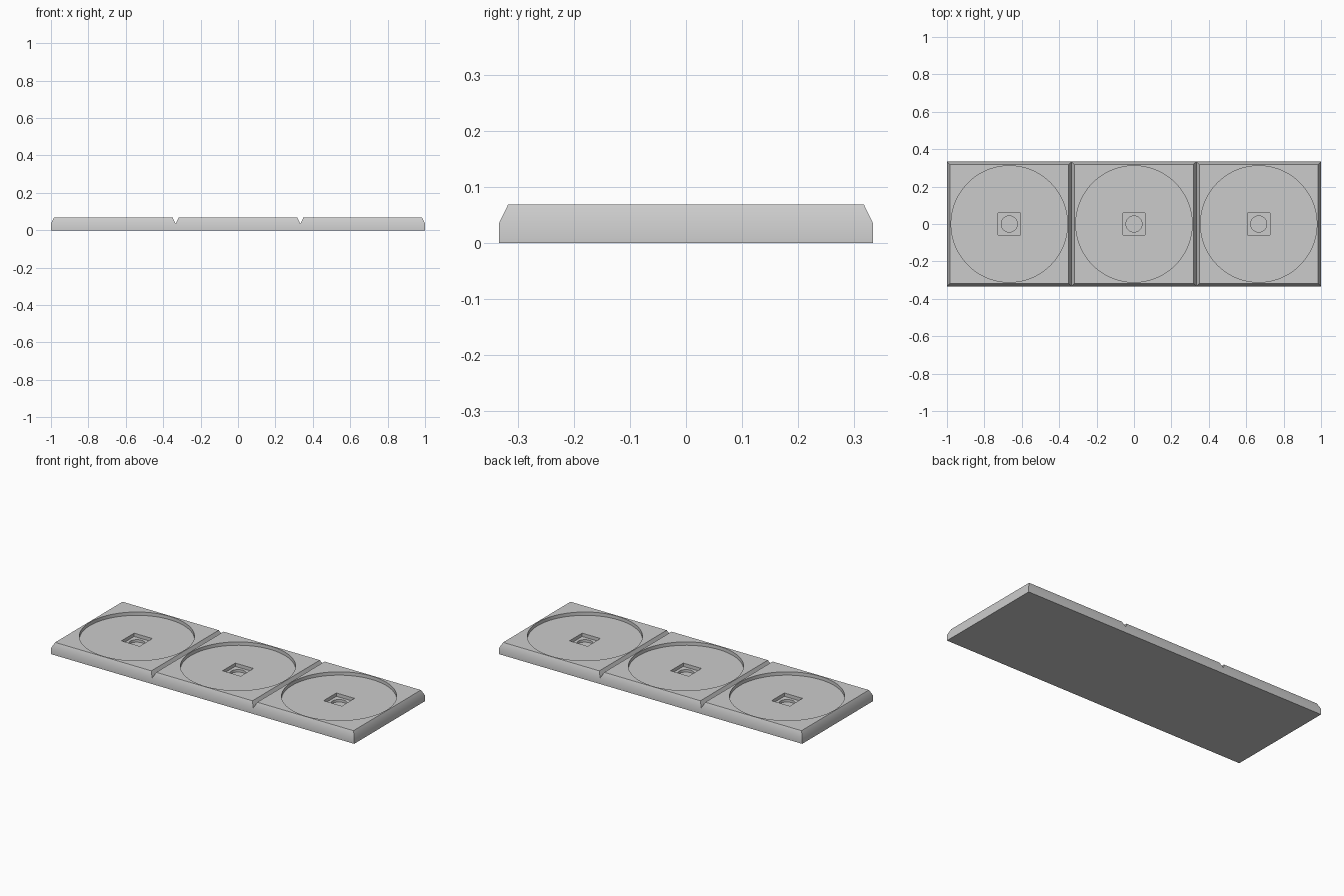
import bpy, bmesh
from mathutils import Matrix, Vector

cube = bpy.data.objects.get("Cube")
if cube:
    bpy.data.objects.remove(cube, do_unlink=True)

HALF = 1 / 3            # half width of one tile
INSET = 0.016           # chamfer width
HEIGHT, SHOULDER = 0.068, 0.035
CENTRES = (-2 * HALF, 0, 2 * HALF)

grey = bpy.data.materials.new("plain grey")
grey.use_nodes = True
colour = (0.6, 0.6, 0.6, 1)
grey.diffuse_color = colour
grey.node_tree.nodes["Principled BSDF"].inputs["Base Color"].default_value = colour


def make_object(name, bm):
    bmesh.ops.recalc_face_normals(bm, faces=bm.faces)
    mesh = bpy.data.meshes.new(name)
    bm.to_mesh(mesh)
    bm.free()
    mesh.materials.append(grey)
    obj = bpy.data.objects.new(name, mesh)
    bpy.context.collection.objects.link(obj)
    return obj


def add_tile(bm, cx):
    """Square tile with a chamfered upper edge."""
    rings = []
    for half, z in ((HALF, 0), (HALF, SHOULDER), (HALF - INSET, HEIGHT)):
        rings.append([bm.verts.new((cx + sx * half, sy * half, z))
                      for sx, sy in ((-1, -1), (1, -1), (1, 1), (-1, 1))])
    bm.faces.new(rings[0][::-1])
    bm.faces.new(rings[-1])
    for low, high in zip(rings, rings[1:]):
        for i in range(4):
            j = (i + 1) % 4
            bm.faces.new((low[i], low[j], high[j], high[i]))


# Three joined tiles, with the hidden walls between them removed
bm = bmesh.new()
for cx in CENTRES:
    add_tile(bm, cx)
hidden = [f for f in bm.faces
          if all(abs(abs(v.co.x) - HALF) < 1e-4 for v in f.verts)
          and f.calc_center_median().z < SHOULDER
          and abs(f.normal.z) < 0.1 and f.calc_area() > 0
          and max(v.co.x for v in f.verts) - min(v.co.x for v in f.verts) < 1e-4]
bmesh.ops.delete(bm, geom=hidden, context='FACES')
bmesh.ops.remove_doubles(bm, verts=bm.verts, dist=1e-4)
base = make_object("tile_base", bm)


def cut(name, floor, radius=None, side=None):
    """Sink the same round or square pocket into every tile."""
    bm = bmesh.new()
    top = HEIGHT + 0.05
    depth = top - floor
    for cx in CENTRES:
        place = Matrix.Translation((cx, 0, floor + depth / 2))
        if radius:
            bmesh.ops.create_cone(bm, cap_ends=True, segments=96, radius1=radius,
                                  radius2=radius, depth=depth, matrix=place)
        else:
            bmesh.ops.create_cube(bm, size=1, matrix=place @ Matrix.Diagonal(
                Vector((side, side, depth, 1))))
    cutter = make_object(name, bm)
    cutter.hide_render = True
    mod = base.modifiers.new(name, 'BOOLEAN')
    mod.operation = 'DIFFERENCE'
    mod.solver = 'EXACT'
    mod.object = cutter
    bpy.ops.object.modifier_apply(modifier=mod.name)
    bpy.data.objects.remove(cutter, do_unlink=True)


bpy.ops.object.select_all(action='DESELECT')
base.select_set(True)
bpy.context.view_layer.objects.active = base

# Wide round recess, square socket, small round hole
cut("round_recess", 0.048, radius=0.311)
cut("square_socket", 0.028, side=0.12)
cut("round_hole", 0.013, radius=0.043)

bpy.ops.object.shade_smooth_by_angle()
